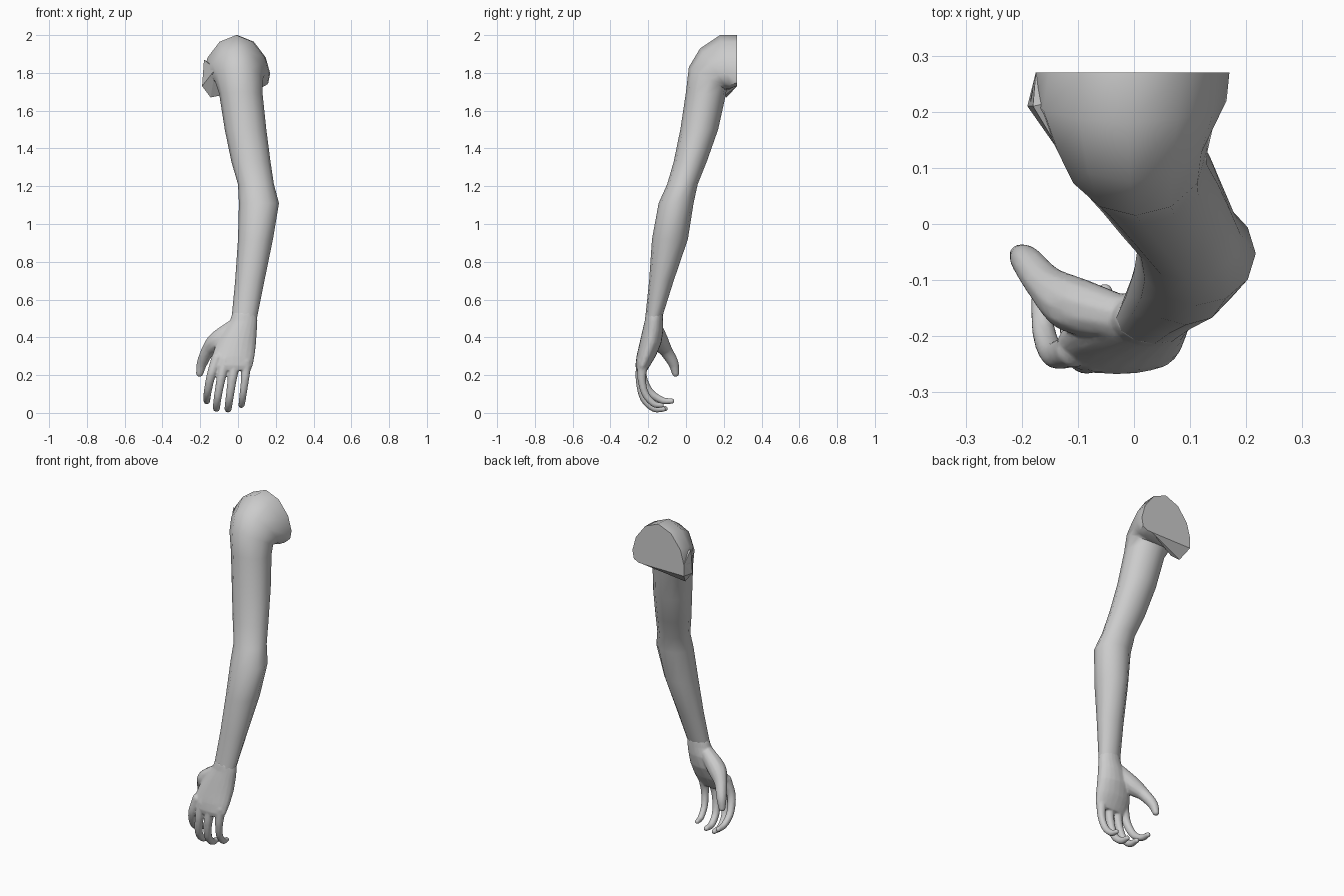
import bpy, bmesh, math
from mathutils import Vector


def make_object(name, bm):
    bmesh.ops.recalc_face_normals(bm, faces=bm.faces)
    mesh = bpy.data.meshes.new(name)
    bm.to_mesh(mesh)
    bm.free()
    obj = bpy.data.objects.new(name, mesh)
    bpy.context.collection.objects.link(obj)
    return obj


def shade(obj, degrees):
    bpy.ops.object.select_all(action='DESELECT')
    obj.select_set(True)
    bpy.context.view_layer.objects.active = obj
    bpy.ops.object.shade_smooth_by_angle(angle=math.radians(degrees))


def loft(bm, rings, n=12):
    """Each ring: x min, x max, outer (y, z), inner (y, z), squareness of the inner half."""
    loops = []
    for x0, x1, yo, zo, yi, zi, s in rings:
        outer, inner = Vector((0, yo, zo)), Vector((0, yi, zi))
        loop = []
        for i in range(n):
            a = 2 * math.pi * i / n
            c, v = math.cos(a), math.sin(a)
            if v < 0 and abs(c) > 0.01:
                c = math.copysign(abs(c) ** (1 - 0.6 * s), c)
            v -= 0.5 * s * (1 - v * v)
            p = inner.lerp(outer, (v + 1) / 2)
            p.x = (x0 + x1) / 2 + c * (x1 - x0) / 2
            loop.append(bm.verts.new(p))
        loops.append(loop)
    for a, b in zip(loops, loops[1:]):
        for i in range(n):
            j = (i + 1) % n
            bm.faces.new((a[i], a[j], b[j], b[i]))
    bm.faces.new(loops[0])
    bm.faces.new(loops[-1])


def digit(bm, pts, steps=8):
    """Chain of spheres along a smooth path of (x, y, z, radius) points."""
    p = [Vector(q) for q in pts]
    p = [2 * p[0] - p[1]] + p + [2 * p[-1] - p[-2]]
    for k in range(1, len(p) - 2):
        a, b, c, d = p[k - 1:k + 3]
        for i in range(steps + (k == len(p) - 3)):
            t = i / steps
            q = 0.5 * (2 * b + (c - a) * t + (2 * a - 5 * b + 4 * c - d) * t * t
                       + (3 * b - a - 3 * c + d) * t ** 3)
            res = bmesh.ops.create_icosphere(bm, subdivisions=2, radius=q.w)
            bmesh.ops.translate(bm, verts=res['verts'], vec=q.xyz)


# Shoulder bending down into the arm, ending at the wrist
bm = bmesh.new()
loft(bm, [
    (-0.175, 0.17, 0.27, 2.00, 0.27, 1.73, 1.0),
    (-0.185, 0.165, 0.18, 2.00, 0.235, 1.715, 0.9),
    (-0.155, 0.14, 0.075, 1.93, 0.22, 1.71, 0.6),
    (-0.125, 0.13, 0.015, 1.83, 0.215, 1.71, 0.2),
    (-0.10, 0.13, 0.00, 1.70, 0.21, 1.68, 0),
    (-0.07, 0.15, -0.03, 1.50, 0.17, 1.50, 0),
    (-0.035, 0.172, -0.065, 1.33, 0.11, 1.33, 0),
    (0.00, 0.19, -0.10, 1.21, 0.062, 1.21, 0),
    (0.005, 0.217, -0.145, 1.11, 0.04, 1.11, 0),
    (0.00, 0.185, -0.18, 0.92, 0.01, 0.92, 0),
    (-0.015, 0.14, -0.195, 0.70, -0.065, 0.70, 0),
    (-0.033, 0.102, -0.215, 0.51, -0.125, 0.51, 0),
])
shade(make_object("arm", bm), 50)

# Fold of flesh at the armpit
bm = bmesh.new()
for co in [(-0.175, 0.27, 1.73), (-0.175, 0.27, 1.80), (-0.19, 0.21, 1.73), (-0.18, 0.21, 1.87),
           (-0.145, 0.215, 1.67), (-0.095, 0.205, 1.68), (-0.12, 0.11, 1.82), (0.10, 0.27, 1.73)]:
    bm.verts.new(co)
res = bmesh.ops.convex_hull(bm, input=bm.verts)
make_object("armpit_fold", bm)

# Palm
bm = bmesh.new()
loft(bm, [
    (-0.030, 0.100, -0.213, 0.53, -0.122, 0.53, 0),
    (-0.042, 0.103, -0.218, 0.49, -0.122, 0.49, 0),
    (-0.075, 0.100, -0.230, 0.44, -0.120, 0.44, 0),
    (-0.115, 0.096, -0.246, 0.37, -0.130, 0.37, 0),
    (-0.138, 0.088, -0.262, 0.30, -0.160, 0.30, 0),
    (-0.137, 0.078, -0.268, 0.25, -0.190, 0.25, 0),
    (-0.120, 0.066, -0.262, 0.225, -0.205, 0.225, 0),
], 20)
# Thumb and four curled fingers
for path in [
    [(-0.03, -0.165, 0.45, 0.042), (-0.105, -0.145, 0.385, 0.052), (-0.155, -0.11, 0.335, 0.037),
     (-0.19, -0.068, 0.265, 0.029), (-0.203, -0.055, 0.21, 0.020)],
    [(-0.110, -0.225, 0.29, 0.032), (-0.142, -0.232, 0.20, 0.025), (-0.160, -0.195, 0.115, 0.022),
     (-0.165, -0.13, 0.068, 0.019), (-0.163, -0.075, 0.062, 0.015)],
    [(-0.068, -0.233, 0.28, 0.032), (-0.090, -0.242, 0.18, 0.025), (-0.107, -0.222, 0.085, 0.022),
     (-0.114, -0.17, 0.029, 0.020), (-0.112, -0.11, 0.022, 0.015)],
    [(-0.016, -0.235, 0.27, 0.031), (-0.032, -0.242, 0.17, 0.025), (-0.045, -0.222, 0.077, 0.022),
     (-0.052, -0.17, 0.025, 0.020), (-0.052, -0.12, 0.020, 0.015)],
    [(0.042, -0.227, 0.27, 0.031), (0.037, -0.234, 0.18, 0.023), (0.027, -0.215, 0.10, 0.020),
     (0.020, -0.17, 0.048, 0.018), (0.016, -0.13, 0.040, 0.014)],
]:
    digit(bm, path)
hand = make_object("hand", bm)
remesh = hand.modifiers.new("blend", 'REMESH')
remesh.mode = 'VOXEL'
remesh.voxel_size = 0.005
remesh.use_smooth_shade = True
smooth = hand.modifiers.new("soften", 'SMOOTH')
smooth.factor = 0.5
smooth.iterations = 5
decimate = hand.modifiers.new("simplify", 'DECIMATE')
decimate.ratio = 0.3
